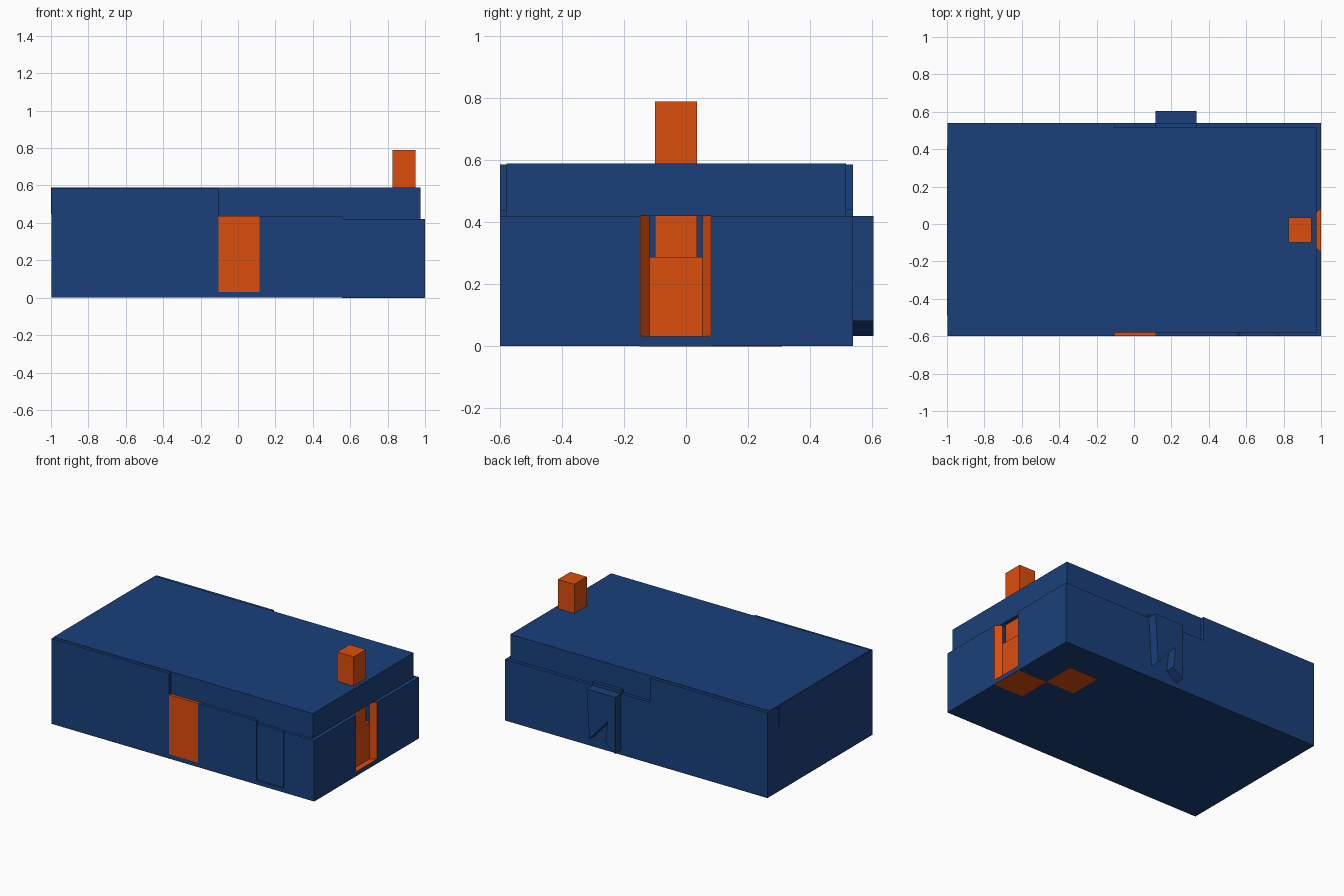
import bpy, bmesh

if "Cube" in bpy.data.objects:
    bpy.data.objects.remove(bpy.data.objects["Cube"])


def material(name, rgb):
    m = bpy.data.materials.new(name)
    m.diffuse_color = (*rgb, 1)
    m.use_nodes = True
    m.node_tree.nodes["Principled BSDF"].inputs["Base Color"].default_value = m.diffuse_color
    return m


BLUE = material("blue", (0.010, 0.051, 0.195))
ORANGE = material("orange", (0.72, 0.075, 0.004))


def prism(name, points, direction, mat):
    """Extrude a flat outline along a direction."""
    bm = bmesh.new()
    face = bm.faces.new([bm.verts.new(p) for p in points])
    ext = bmesh.ops.extrude_face_region(bm, geom=[face], use_keep_orig=True)
    verts = [v for v in ext["geom"] if isinstance(v, bmesh.types.BMVert)]
    bmesh.ops.translate(bm, vec=direction, verts=verts)
    bmesh.ops.recalc_face_normals(bm, faces=bm.faces)
    me = bpy.data.meshes.new(name)
    bm.to_mesh(me)
    bm.free()
    me.materials.append(mat)
    ob = bpy.data.objects.new(name, me)
    bpy.context.collection.objects.link(ob)
    return ob


def box(name, x, y, z, mat):
    pts = [(x[0], y[0], z[0]), (x[1], y[0], z[0]), (x[1], y[1], z[0]), (x[0], y[1], z[0])]
    return prism(name, pts, (0, 0, z[1] - z[0]), mat)


# Base floor and ground storey, notched for the door, window and hearth
box("floor", (-0.998, 1), (-0.6, 0.54), (0, 0.03), BLUE)
outline = [(-0.998, -0.6), (-0.105, -0.6), (-0.105, -0.58), (0.115, -0.58),
           (0.115, -0.6), (0.56, -0.6), (0.56, -0.594), (0.775, -0.594),
           (0.775, -0.6), (1, -0.6), (1, -0.15), (0.962, -0.12), (0.82, -0.12),
           (0.82, 0.055), (0.962, 0.055), (1, 0.082), (1, 0.54), (-0.998, 0.54)]
prism("ground_walls", [(x, y, 0.03) for x, y in outline], (0, 0, 0.39), BLUE)

# Upper storey: wide left half and set-back roof block
box("left_upper_wall", (-0.998, -0.105), (-0.6, 0.54), (0.42, 0.586), BLUE)
box("roof_block", (-0.996, 0.975), (-0.58, 0.517), (0.42, 0.59), BLUE)
box("left_side_panel", (-1, -0.99), (-0.49, 0.42), (0.448, 0.588), BLUE)
box("front_ledge", (0.115, 0.56), (-0.6, -0.57), (0.42, 0.438), BLUE)
box("back_ledge", (0.115, 0.335), (0.51, 0.54), (0.42, 0.442), BLUE)

# Front door and recessed window panel
box("front_door", (-0.105, 0.115), (-0.6, -0.575), (0.03, 0.438), ORANGE)
box("window_panel", (0.57, 0.766), (-0.599, -0.585), (0.034, 0.42), BLUE)

# Back porch panel with its notched lower edge
porch = [(0.333, 0.42), (0.115, 0.42), (0.115, 0.032),
         (0.19, 0.09), (0.172, 0.24), (0.312, 0.08)]
prism("back_porch", [(x, 0.535, z) for x, z in porch], (0, 0.07, 0), BLUE)

# Fireplace: splayed jambs, hearth and chimney
for name, outer, inner in (("jamb_front", -0.15, -0.12), ("jamb_back", 0.082, 0.055)):
    side = -0.002 if outer < 0 else 0.002
    pts = [(1, outer, 0.03), (0.962, inner, 0.03),
           (0.962, inner - side, 0.03), (1, outer - side, 0.03)]
    prism(name, pts, (0, 0, 0.391), ORANGE)
prism("hearth_floor", [(0.95, -0.12, 0.03), (0.962, -0.12, 0.03), (1, -0.15, 0.03),
                       (1, 0.082, 0.03), (0.962, 0.055, 0.03), (0.95, 0.055, 0.03)],
      (0, 0, 0.002), ORANGE)
box("hearth", (0.82, 0.962), (-0.12, 0.055), (0.03, 0.288), ORANGE)
box("chimney", (0.825, 0.95), (-0.1, 0.035), (0.288, 0.79), ORANGE)

# Coloured floor tiles seen from underneath
for i, (x, y) in enumerate([((0.775, 0.998), (-0.15, 0.083)), ((0.556, 0.775), (0.083, 0.31))]):
    box(f"floor_tile_{i + 1}", x, y, (-0.001, 0.004), ORANGE)
